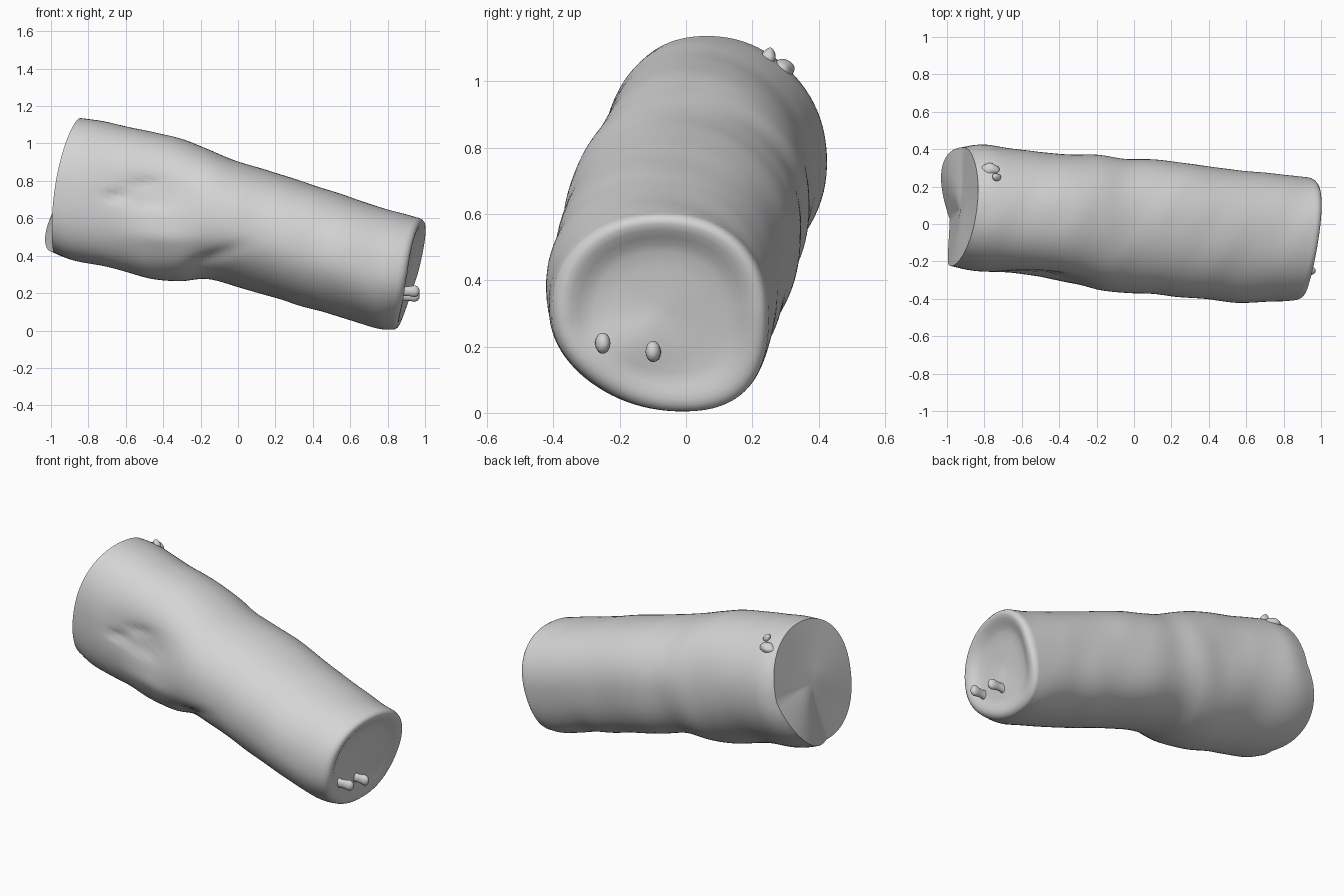
import bpy, bmesh, math
from mathutils import Vector, Matrix, noise

if "Cube" in bpy.data.objects:
    bpy.data.objects.remove(bpy.data.objects["Cube"])

grey = bpy.data.materials.new("plain_grey")
grey.use_nodes = True
grey.diffuse_color = (0.66, 0.66, 0.66, 1)
grey.node_tree.nodes["Principled BSDF"].inputs["Base Color"].default_value = (0.66, 0.66, 0.66, 1)

# Stations along the trunk: x, top z, bottom z, front y, back y, top y shift, bottom y shift
STATIONS = [Vector(s) for s in (
    (-.91, 1.135, .42, -.225, .41, -.03, -.07),
    (-.80, 1.12, .375, -.25, .425, -.03, -.07),
    (-.60, 1.075, .335, -.27, .39, -.03, -.05),
    (-.40, 1.03, .28, -.30, .375, -.02, -.03),
    (-.25, .975, .265, -.33, .37, -.02, 0),
    (-.10, .915, .275, -.36, .35, -.02, .05),
    (.10, .855, .22, -.372, .345, -.01, .06),
    (.35, .775, .145, -.395, .31, 0, .06),
    (.60, .69, .075, -.42, .28, 0, .06),
    (.80, .63, .01, -.415, .26, 0, .07),
    (.89, .605, .005, -.405, .25, 0, .07),
)]
AROUND, STEPS = 96, 8

# Soft dents on the front: x, z, half length, half height, slope, depth
DENTS = (
    (-.46, .74, .19, .11, -.05, .035),
    (-.65, .72, .06, .02, .05, .025),
    (-.50, .79, .10, .02, .10, .012),
    (-.48, .68, .10, .015, -.10, .010),
    (-.12, .40, .14, .035, .35, .016),
    (-.40, .50, .20, .05, -.05, -.010),
)


def blend(a, b, c, d, t):
    """Catmull-Rom step between b and c."""
    return .5 * (2 * b + (c - a) * t + (2 * a - 5 * b + 4 * c - d) * t * t
                 + (3 * b - a - 3 * c + d) * t ** 3)


def section(s, scale=1.0, push=0.0):
    """One leaning, uneven, slightly squarish cross-section of the trunk."""
    x, top, bottom, front, back, shift_top, shift_bottom = s
    zc, h = (top + bottom) / 2, (top - bottom) / 2
    yc, w = (front + back) / 2, (back - front) / 2
    cut = max(0, (-.6 - x) / .31)
    ring = []
    for i in range(AROUND):
        a = math.tau * i / AROUND
        c, n = (math.copysign(abs(v) ** .93, v) for v in (math.cos(a), math.sin(a)))
        shift = shift_top if n > 0 else shift_bottom
        dy = (w * c + shift * n * n) * scale
        dz = h * n * scale
        # The cut end reaches further out on its flanks and low at the back
        reach = cut * scale * (.035 * (1 - n * n) + .12 * max(0, c) * max(0, -n))
        p = Vector((x + .2 * dz + (.1 + .05 * n) * dy + push - reach, yc + dy, zc + dz))
        out = Vector((0, c, n))
        # Slanted wrinkles run mostly around the trunk
        lump = noise.noise(Vector((p.x * 6 - p.y * 3, p.y * 2.5, p.z * 2.5)))
        p += out * .005 * lump * scale
        if c < 0 and scale == 1:
            for dx, dzz, rx, rz, slope, depth in DENTS:
                u = (p.x - dx) / rx
                v = (p.z - dzz - slope * (p.x - dx)) / rz
                p -= out * depth * math.exp(-u * u - v * v) * min(1, -3 * c)
        ring.append(p)
    return ring


def finish(name, bm, angle):
    bmesh.ops.recalc_face_normals(bm, faces=bm.faces)
    mesh = bpy.data.meshes.new(name)
    bm.to_mesh(mesh)
    bm.free()
    mesh.materials.append(grey)
    ob = bpy.data.objects.new(name, mesh)
    bpy.context.collection.objects.link(ob)
    bpy.ops.object.select_all(action='DESELECT')
    ob.select_set(True)
    bpy.context.view_layer.objects.active = ob
    bpy.ops.object.shade_smooth_by_angle(angle=math.radians(angle))


def loft(name, rings, angle=50):
    bm = bmesh.new()
    rows = [[bm.verts.new(p) for p in r] for r in rings]
    for a, b in zip(rows, rows[1:]):
        for i in range(len(a)):
            j = (i + 1) % len(a)
            bm.faces.new((a[i], a[j], b[j], b[i]))
    for row in (rows[0], rows[-1]):
        centre = bm.verts.new(sum((v.co for v in row), Vector()) / len(row))
        for i in range(len(row)):
            bm.faces.new((row[i], row[(i + 1) % len(row)], centre))
    finish(name, bm, angle)


# Trunk: cut end, body, then the soft rim and dished end
first, last = STATIONS[0], STATIONS[-1]
rings = [section(first, k, -.01 * (1 - k)) for k in (.3, .6, .9, .98)]
for k in range(len(STATIONS) - 1):
    q = [STATIONS[min(max(k + d, 0), len(STATIONS) - 1)] for d in (-1, 0, 1, 2)]
    rings += [section(blend(*q, t / STEPS)) for t in range(STEPS)]
rings.append(section(last))
for scale, push in ((.99, .016), (.965, .031), (.93, .041), (.88, .043), (.82, .037),
                    (.75, .024), (.68, .011), (.6, .003), (.45, 0), (.25, 0), (.1, 0)):
    ring = section(last, scale, push)
    # The rim fades out along the lower edge, where the floor swells a little
    for i, p in enumerate(ring):
        low = max(0, -math.sin(math.tau * i / AROUND))
        p.x -= .5 * push * low
        p.x += .02 * math.exp(-((p.y + .17) / .14) ** 2 - ((p.z - .2) / .08) ** 2)
    rings.append(ring)
loft("trunk", rings)


# Two knobbly pegs on the dished end
def peg(name, y, z, tilt):
    ends = []
    for along, radius in ((-.04, .036), (0, .028), (.03, .021), (.06, .023),
                          (.085, .027), (.10, .022), (.11, .010)):
        ends.append([Vector((.86 + along, y + radius * .85 * math.cos(math.tau * i / 14) + tilt * along,
                             z + radius * 1.2 * math.sin(math.tau * i / 14))) for i in range(14)])
    loft(name, ends, 60)


peg("front_peg", -.255, .21, .05)
peg("back_peg", -.095, .185, -.05)


# Small knotted stub near the top of the cut end
def stub(name, place, size):
    bm = bmesh.new()
    bmesh.ops.create_icosphere(bm, subdivisions=3, radius=1,
                               matrix=Matrix.Translation(place) @ Matrix.Diagonal((*size, 1)))
    for v in bm.verts:
        v.co += .008 * noise.noise_vector(v.co * 25)
    finish(name, bm, 60)


stub("stub_base", (-.77, .29, 1.035), (.05, .035, .03))
stub("stub_tip", (-.735, .25, 1.075), (.022, .022, .025))
